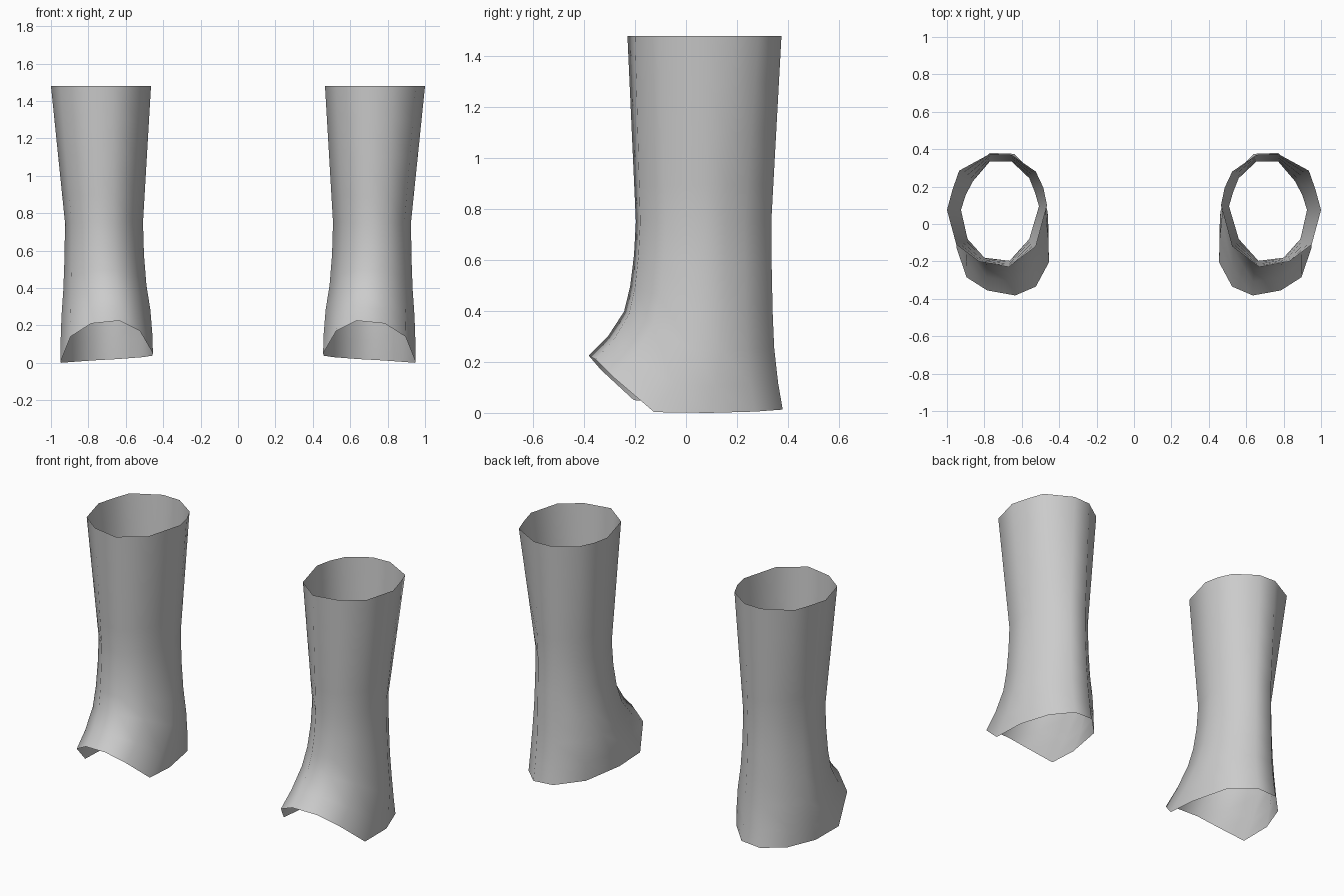
import bpy
import bmesh

cube = bpy.data.objects.get("Cube")
if cube:
    bpy.data.objects.remove(cube, do_unlink=True)

grey = bpy.data.materials.new("plain grey")
grey.use_nodes = True
colour = (0.6, 0.6, 0.6, 1)
grey.diffuse_color = colour
bsdf = next(n for n in grey.node_tree.nodes if n.type == 'BSDF_PRINCIPLED')
bsdf.inputs["Base Color"].default_value = colour

# Cross-sections, counter-clockwise from the outer side of the left leg
TOP_Z, WAIST_Z = 1.48, 0.75
top = [(1.0, .075), (.97, .185), (.935, .285), (.77, .375), (.655, .37), (.525, .28),
       (.485, .195), (.465, .10), (.525, -.12), (.67, -.23), (.83, -.20), (.95, -.11)]
waist = [(.925, .075), (.90, .155), (.86, .23), (.77, .335), (.655, .335), (.56, .245),
         (.53, .17), (.508, .095), (.56, -.08), (.665, -.197), (.80, -.18), (.89, -.08)]
# Foot opening, lifted over the instep
rim = [(.95, -.125, .003), (.945, .09, 0), (.88, .27, .005), (.77, .38, .013),
       (.64, .375, .02), (.51, .24, .03), (.458, -.01, .038), (.455, -.205, .05),
       (.525, -.335, .17), (.635, -.382, .225), (.785, -.355, .21), (.895, -.285, .14)]


def build_rings():
    rings = []
    # Flared shaft down to the ankle
    for f in (0, .25, .52, .8, 1):
        rings.append([(a[0] + (b[0] - a[0]) * f, a[1] + (b[1] - a[1]) * f,
                       TOP_Z + (WAIST_Z - TOP_Z) * f) for a, b in zip(top, waist)])
    # Ankle spreading forward to the instep: blend factors for x, y and z
    for fx, fy, fz in ((.10, .04, .25), (.35, .12, .48), (.75, .25, .67),
                       (.95, .60, .86), (1, 1, 1)):
        rings.append([(w[0] + (r[0] - w[0]) * fx, w[1] + (r[1] - w[1]) * fy,
                       WAIST_Z + (r[2] - WAIST_Z) * fz) for w, r in zip(waist, rim)])
    return rings


def make_legging(name, side):
    bm = bmesh.new()
    rows = [[bm.verts.new((x * side, y, z)) for x, y, z in ring] for ring in build_rings()]
    n = len(top)
    for upper, lower in zip(rows, rows[1:]):
        for i in range(n):
            j = (i + 1) % n
            quad = [upper[i], lower[i], lower[j], upper[j]]
            face = bm.faces.new(quad if side > 0 else quad[::-1])
            face.smooth = True
    mesh = bpy.data.meshes.new(name)
    bm.to_mesh(mesh)
    bm.free()
    mesh.materials.append(grey)
    obj = bpy.data.objects.new(name, mesh)
    bpy.context.collection.objects.link(obj)


make_legging("left_legging", 1)
make_legging("right_legging", -1)
